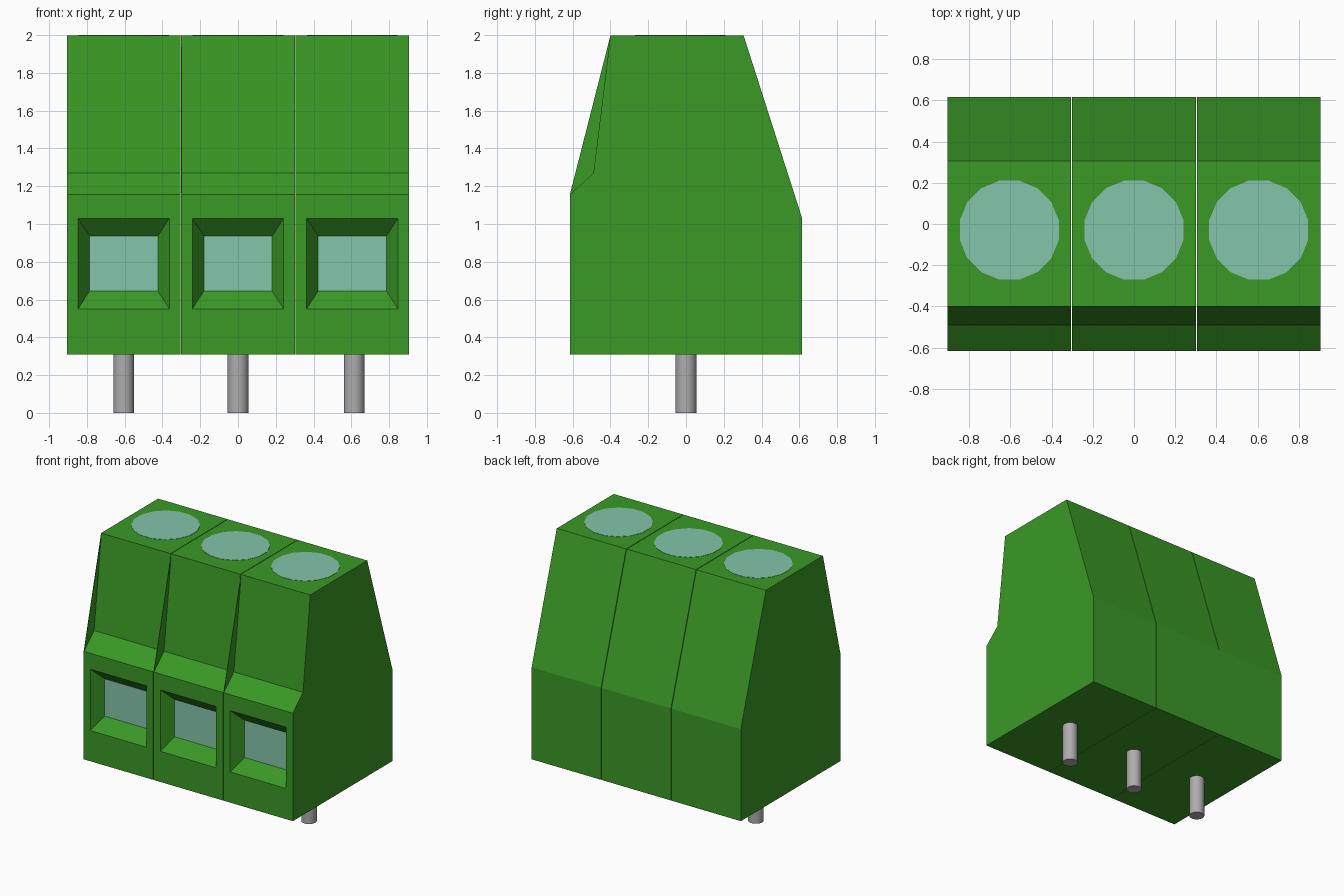
import bpy, bmesh, math
from mathutils import Matrix

cube = bpy.data.objects.get("Cube")
if cube:
    bpy.data.objects.remove(cube, do_unlink=True)

PITCH = 0.605
HALF = 0.3005           # half width of one block, leaving a hairline gap
FRONT = -0.615


def material(name, rgb):
    m = bpy.data.materials.new(name)
    m.use_nodes = True
    m.diffuse_color = (*rgb, 1)
    m.node_tree.nodes["Principled BSDF"].inputs["Base Color"].default_value = (*rgb, 1)
    return m


green = material("housing green", (0.042, 0.32, 0.019))
mint = material("terminal mint", (0.23, 0.56, 0.40))
grey = material("pin grey", (0.42, 0.42, 0.42))


def finish(bm, name, mats, loc):
    bmesh.ops.recalc_face_normals(bm, faces=bm.faces)
    me = bpy.data.meshes.new(name)
    bm.to_mesh(me)
    bm.free()
    for m in mats:
        me.materials.append(m)
    ob = bpy.data.objects.new(name, me)
    ob.location = loc
    bpy.context.collection.objects.link(ob)
    return ob


def prism(bm, profile, x0, x1):
    """Extrude a (y, z) outline along x."""
    face = bm.faces.new([bm.verts.new((x0, y, z)) for y, z in profile])
    ext = bmesh.ops.extrude_face_region(bm, geom=[face], use_keep_orig=True)
    moved = [v for v in ext["geom"] if isinstance(v, bmesh.types.BMVert)]
    bmesh.ops.translate(bm, verts=moved, vec=(x1 - x0, 0, 0))
    bmesh.ops.recalc_face_normals(bm, faces=bm.faces)


def inset_to(bm, face, half_x, z0, z1, y):
    """Inset a front face and fit its inner rectangle to the given bounds."""
    mid = face.calc_center_median().z
    bmesh.ops.inset_individual(bm, faces=[face], thickness=0.02)
    for v in face.verts:
        v.co = (math.copysign(half_x, v.co.x), y, z1 if v.co.z > mid else z0)


BODY = [(FRONT, 0.31), (0.615, 0.31), (0.615, 1.03), (0.305, 1.998),
        (-0.40, 1.998), (-0.49, 1.27), (FRONT, 1.155)]
FIN = [(FRONT, 1.155), (-0.49, 1.27), (-0.40, 1.998)]


def housing(name, x):
    bm = bmesh.new()
    prism(bm, BODY, -HALF, HALF)
    front = min(bm.faces, key=lambda f: f.calc_center_median().y)
    # Funnel-shaped wire entry with a mint plate at its end
    inset_to(bm, front, 0.242, 0.55, 1.03, FRONT)
    inset_to(bm, front, 0.181, 0.645, 0.937, FRONT + 0.09)
    front.material_index = 1
    finish(bm, name, [green, mint], (x, 0, 0))


def cylinder(name, sides, radius, z0, z1, mat, x, y):
    bm = bmesh.new()
    turn = Matrix.Translation((0, 0, (z0 + z1) / 2)) @ Matrix.Rotation(math.pi / sides, 4, 'Z')
    bmesh.ops.create_cone(bm, cap_ends=True, segments=sides, radius1=radius,
                          radius2=radius, depth=z1 - z0, matrix=turn)
    return finish(bm, name, [mat], (x, y, 0))


for i, side in enumerate(("right", "middle", "left")):
    x = (i - 1) * PITCH
    housing(f"{side}_housing", x)

    # Thin web closing the front notch on the block's right edge
    bm = bmesh.new()
    prism(bm, FIN, -HALF, -HALF + 0.003)
    finish(bm, f"{side}_fin", [green], (x, 0, 0))

    # Screw face on top
    cylinder(f"{side}_screw", 16, 0.245, 1.994, 2.0, mint, x, -0.03)

    # Solder pin below
    pin = cylinder(f"{side}_pin", 32, 0.055, 0.0, 0.32, grey,
                   x + (0.01 if side == "left" else 0), 0)
    bpy.ops.object.select_all(action='DESELECT')
    pin.select_set(True)
    bpy.context.view_layer.objects.active = pin
    bpy.ops.object.shade_smooth_by_angle(angle=math.radians(30))
